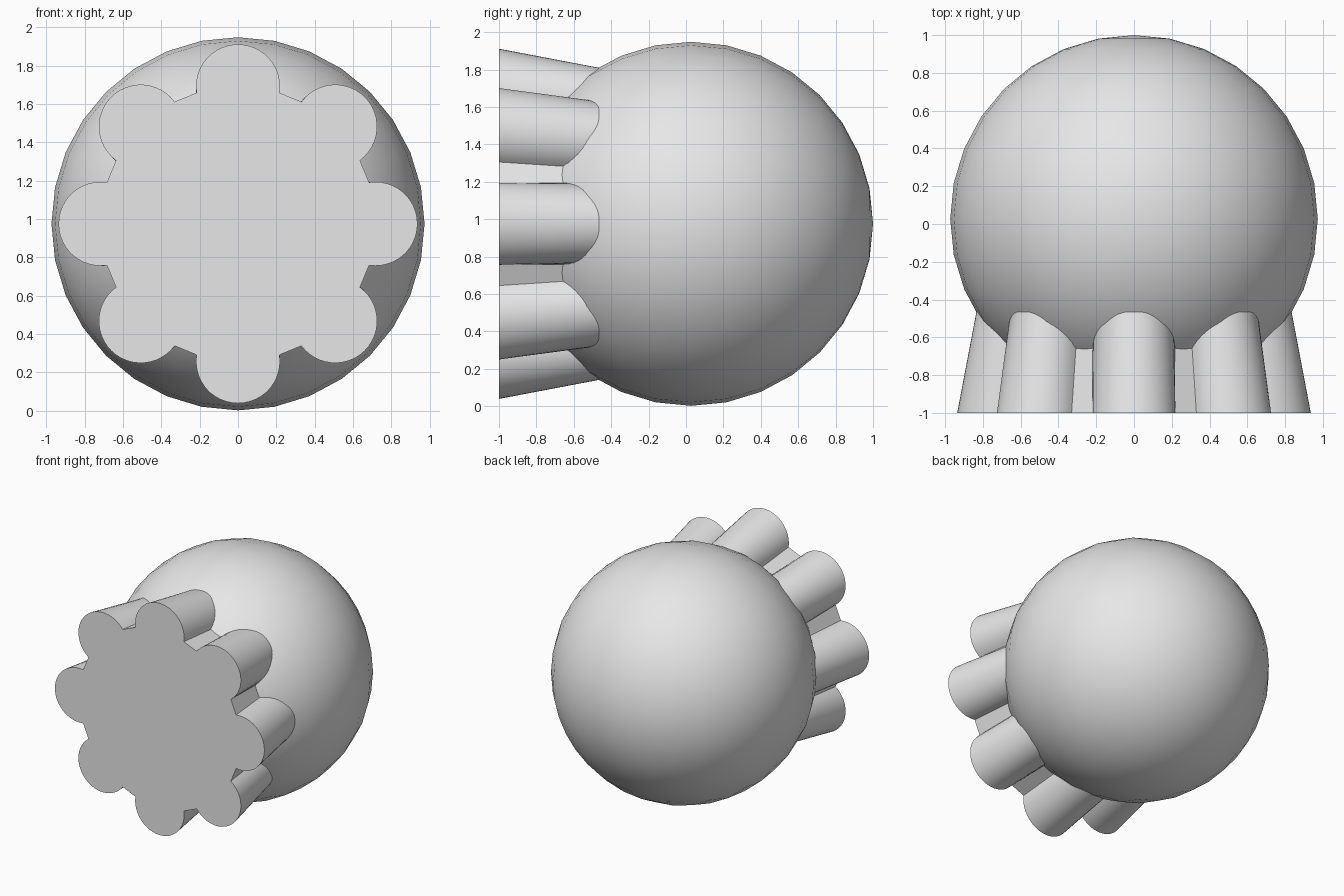
import bpy, bmesh
from math import acos, atan2, cos, sin, pi, radians
from mathutils import Matrix, Vector

if "Cube" in bpy.data.objects:
    bpy.data.objects.remove(bpy.data.objects["Cube"], do_unlink=True)

CENTRE_Z = 0.975
PETALS = 8
PETAL_R = 0.219
ARC_STEPS = 24

grey = bpy.data.materials.new("light_grey")
grey.use_nodes = True
colour = (0.8, 0.8, 0.8, 1)
grey.diffuse_color = colour
grey.node_tree.nodes["Principled BSDF"].inputs["Base Color"].default_value = colour


def finish(name, bm, angle):
    bmesh.ops.recalc_face_normals(bm, faces=bm.faces)
    mesh = bpy.data.meshes.new(name)
    bm.to_mesh(mesh)
    bm.free()
    mesh.materials.append(grey)
    obj = bpy.data.objects.new(name, mesh)
    bpy.context.collection.objects.link(obj)
    bpy.ops.object.select_all(action="DESELECT")
    obj.select_set(True)
    bpy.context.view_layer.objects.active = obj
    bpy.ops.object.shade_smooth_by_angle(angle=radians(angle))
    return obj


def scalloped_ring(bm, y, dist, hub):
    """Outline of a hub disc with round petals, at depth y."""
    a = acos((dist**2 + hub**2 - PETAL_R**2) / (2 * dist * hub))
    end = atan2(hub * sin(a), hub * cos(a) - dist)
    verts = []
    for p in range(PETALS):
        turn = Matrix.Rotation(2 * pi * p / PETALS, 2)
        for i in range(ARC_STEPS + 1):
            t = end * (2 * i / ARC_STEPS - 1)
            x, z = turn @ Vector((dist + PETAL_R * cos(t), PETAL_R * sin(t)))
            verts.append(bm.verts.new((x, y, z + CENTRE_Z)))
    return verts


# Round body, poles facing front and back
bm = bmesh.new()
bmesh.ops.create_uvsphere(bm, u_segments=32, v_segments=16, radius=0.973)
bm.transform(Matrix.Translation((0, 0.027, CENTRE_Z)) @ Matrix.Rotation(pi / 2, 4, "X"))
finish("round_body", bm, 40)

# Flared scalloped base that narrows into the body
bm = bmesh.new()
front = scalloped_ring(bm, -1.0, 0.717, 0.717)
back = scalloped_ring(bm, -0.45, 0.6125, 0.67)
n = len(front)
for i in range(n):
    j = (i + 1) % n
    bm.faces.new((front[i], front[j], back[j], back[i]))
bm.faces.new(front)
bm.faces.new(back)
finish("scalloped_base", bm, 30)
